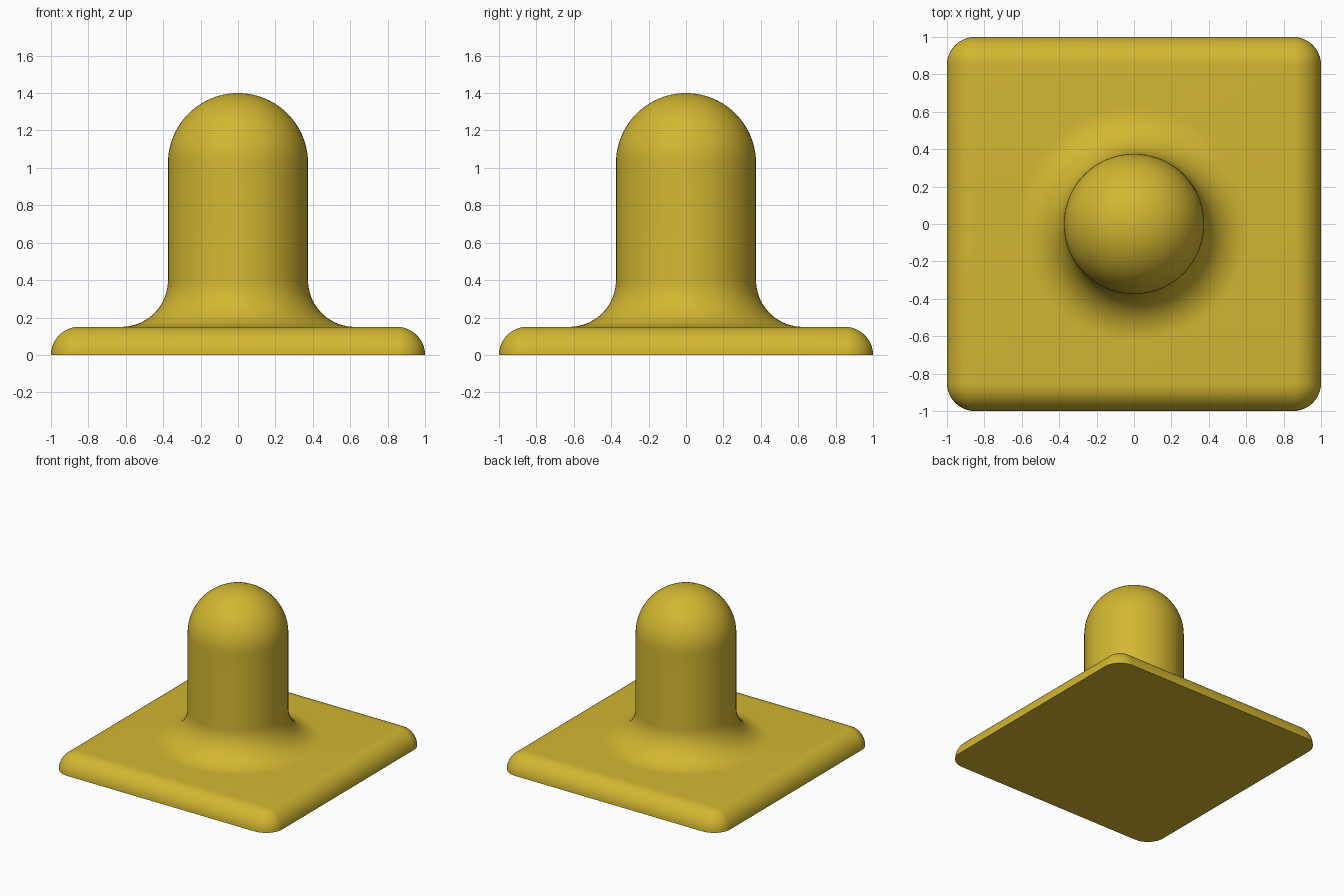
import bpy, bmesh, math

if "Cube" in bpy.data.objects:
    bpy.data.objects.remove(bpy.data.objects["Cube"])

STEPS = 16                       # segments per quarter corner
N = 4 * (STEPS + 1)              # points in every ring
EDGE = 0.15                      # plate thickness and edge rounding
POST_R, FILLET, TOP = 0.375, 0.25, 1.4


def plate_ring(r, z):
    """Rounded square outline with corner radius r."""
    pts = []
    for q in range(4):
        mid = math.radians(45 + 90 * q)
        cx = math.copysign(1 - EDGE, math.cos(mid))
        cy = math.copysign(1 - EDGE, math.sin(mid))
        for i in range(STEPS + 1):
            a = math.radians(90) * (q + i / STEPS)
            pts.append((cx + r * math.cos(a), cy + r * math.sin(a), z))
    return pts


def round_ring(r, z):
    return [(r * math.cos(a), r * math.sin(a), z)
            for a in (2 * math.pi * (i + 0.5) / N for i in range(N))]


def quarter(n):
    return [math.pi / 2 * i / n for i in range(n + 1)]


# Rounded plate edge, from the ground up to the flat top
rings = [plate_ring(EDGE * math.cos(a), EDGE * math.sin(a)) for a in quarter(12)]
# Concave fillet from the plate into the post
rings += [round_ring(POST_R + FILLET * (1 - math.sin(a)),
                     EDGE + FILLET * (1 - math.cos(a))) for a in quarter(16)]
# Straight post and domed top
rings += [round_ring(POST_R * math.cos(a), TOP - POST_R + POST_R * math.sin(a))
          for a in quarter(20)]

bm = bmesh.new()
loops = [[bm.verts.new(p) for p in ring] for ring in rings]
for lo, hi in zip(loops, loops[1:]):
    for i in range(N):
        j = (i + 1) % N
        bm.faces.new((lo[i], lo[j], hi[j], hi[i]))
bm.faces.new(loops[0][::-1])     # flat underside
bmesh.ops.remove_doubles(bm, verts=bm.verts, dist=1e-5)
bmesh.ops.recalc_face_normals(bm, faces=bm.faces)
mesh = bpy.data.meshes.new("domed_post_on_plate")
bm.to_mesh(mesh)
bm.free()

mat = bpy.data.materials.new("mustard yellow")
mat.diffuse_color = (0.65, 0.47, 0.031, 1)
mat.use_nodes = True
mat.node_tree.nodes["Principled BSDF"].inputs["Base Color"].default_value = mat.diffuse_color
mesh.materials.append(mat)

obj = bpy.data.objects.new("domed_post_on_plate", mesh)
bpy.context.collection.objects.link(obj)
bpy.context.view_layer.objects.active = obj
obj.select_set(True)
bpy.ops.object.shade_smooth_by_angle(angle=math.radians(35))
